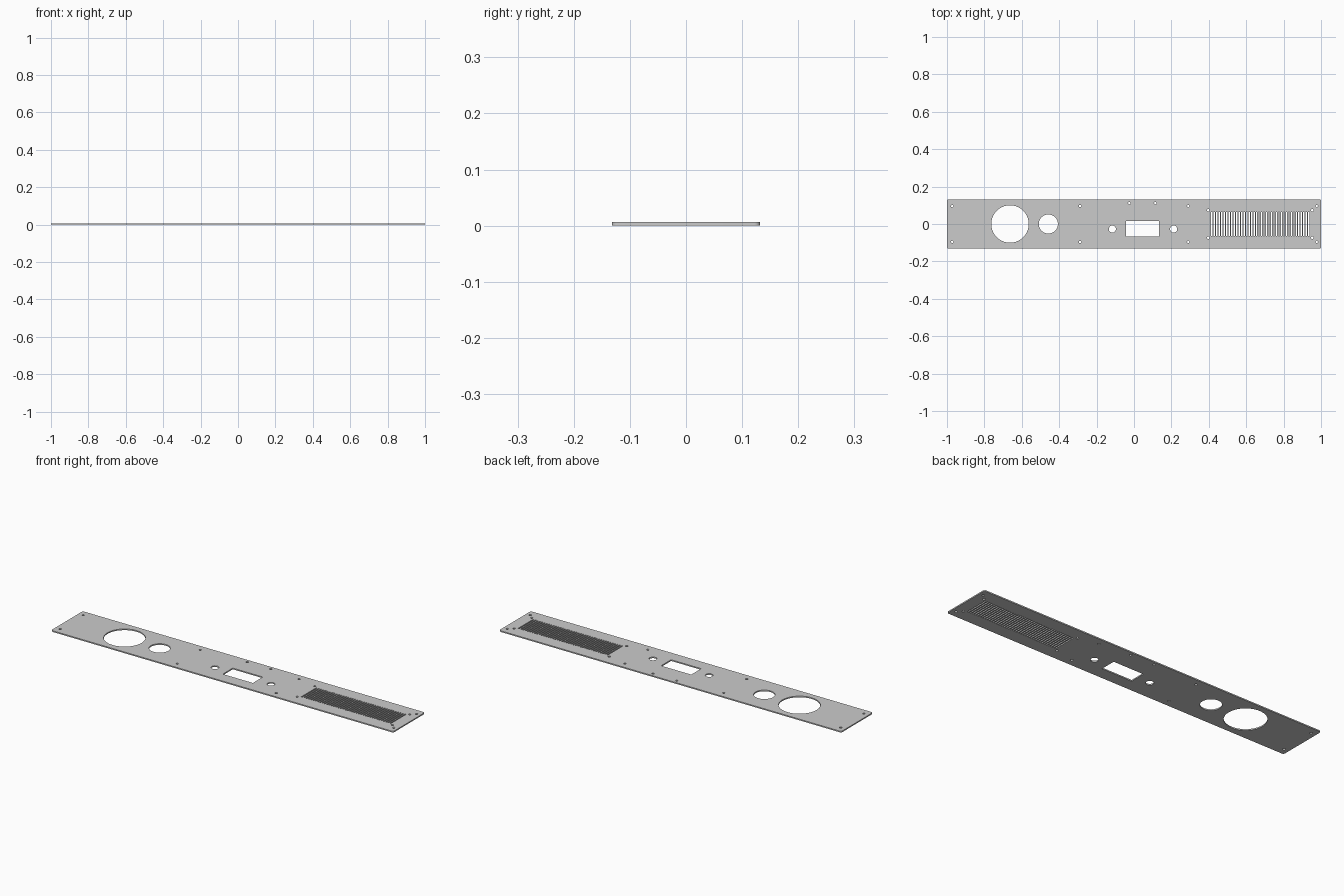
import bpy
from math import sin, cos, pi

if "Cube" in bpy.data.objects:
    bpy.data.objects.remove(bpy.data.objects["Cube"])

W, H, T = 2.0, 0.264, 0.0065   # plate width, depth, thickness

curve = bpy.data.curves.new("panel_outline", 'CURVE')
curve.dimensions = '2D'
curve.fill_mode = 'BOTH'
curve.extrude = T / 2


def loop(points):
    s = curve.splines.new('POLY')
    s.points.add(len(points) - 1)
    for p, (x, y) in zip(s.points, points):
        p.co = (x, y, 0, 1)
    s.use_cyclic_u = True


def circle(x, y, r, n):
    loop([(x + r * cos(2 * pi * i / n), y + r * sin(2 * pi * i / n)) for i in range(n)])


def rounded_rect(x0, x1, y0, y1, r, n=6):
    pts = []
    corners = [(x1 - r, y1 - r), (x0 + r, y1 - r), (x0 + r, y0 + r), (x1 - r, y0 + r)]
    for k, (cx, cy) in enumerate(corners):
        for i in range(n + 1):
            a = (k + i / n) * pi / 2
            pts.append((cx + r * cos(a), cy + r * sin(a)))
    loop(pts)


# outer edge of the plate
rounded_rect(-W / 2, W / 2, -H / 2, H / 2, 0.01)

# large round openings
circle(-0.663, 0, 0.1, 64)
circle(-0.458, 0, 0.051, 48)

# display window and the two holes beside it
loop([(-0.042, -0.067), (0.134, -0.067), (0.134, 0.016), (-0.042, 0.016)])
for x in (-0.116, 0.212):
    circle(x, -0.027, 0.019, 32)

# screw holes, mirrored front to back
for x, y in ((-0.972, 0.096), (-0.288, 0.096), (0.29, 0.096),
             (0.977, 0.096), (0.397, 0.073), (0.953, 0.073)):
    for side in (1, -1):
        circle(x, y * side, 0.0065, 16)
for x in (-0.025, 0.114):
    circle(x, 0.112, 0.0065, 16)

# ventilation slots
N, X0, X1 = 40, 0.413, 0.938
SLOT = 0.0067
for i in range(N):
    x = X0 + (X1 - X0 - SLOT) * i / (N - 1)
    loop([(x, -0.063), (x + SLOT, -0.063), (x + SLOT, 0.063), (x, 0.063)])

# turn the filled outline into a solid plate
panel = bpy.data.objects.new("panel", curve)
bpy.context.collection.objects.link(panel)
panel.location.z = T / 2
bpy.context.view_layer.objects.active = panel
panel.select_set(True)
bpy.ops.object.convert(target='MESH')
bpy.ops.object.shade_smooth_by_angle()
